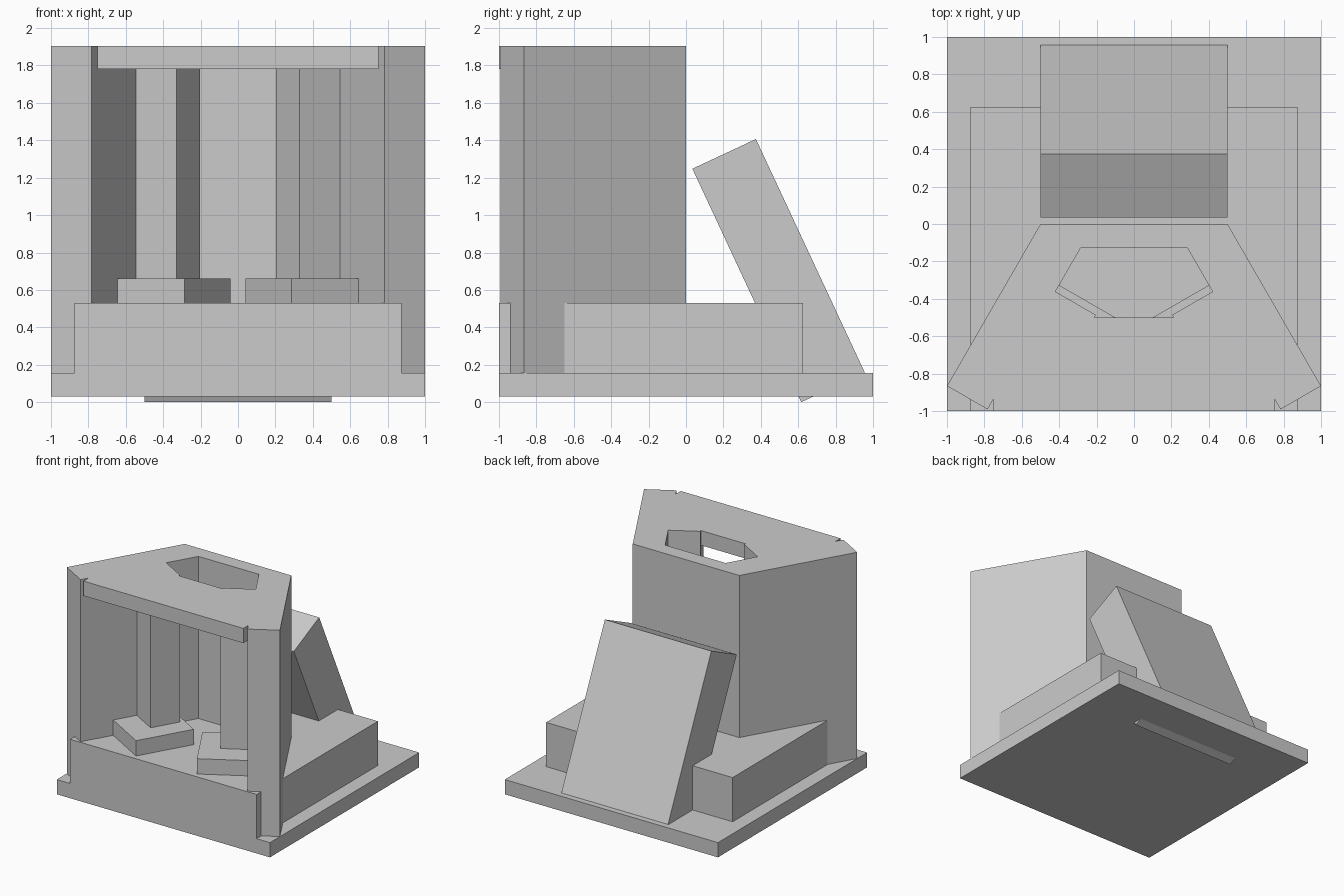
import bpy
import bmesh
from math import radians
from mathutils import Matrix, Vector

if "Cube" in bpy.data.objects:
    bpy.data.objects.remove(bpy.data.objects["Cube"])


def box(name, xs, ys, zs, matrix=Matrix(), mirror=False):
    """Box from axis ranges, moved by a matrix and optionally mirrored over x = 0."""
    lo, hi = (Vector(v) for v in zip(xs, ys, zs))
    size = hi - lo
    bm = bmesh.new()
    bmesh.ops.create_cube(bm, size=1)
    local = Matrix.Translation((lo + hi) / 2) @ Matrix.Diagonal((*size, 1))
    bmesh.ops.transform(bm, matrix=matrix @ local, verts=bm.verts)
    mesh = bpy.data.meshes.new(name)
    bm.to_mesh(mesh)
    bm.free()
    ob = bpy.data.objects.new(name, mesh)
    bpy.context.collection.objects.link(ob)
    if mirror:
        mod = ob.modifiers.new("Mirror", 'MIRROR')
        mod.use_mirror_merge = False
    return ob


TOP, STEP, SLAB = 1.905, 0.53, 0.155

# Stepped foundation
box("base_slab", (-1, 1), (-1, 1), (0.03, SLAB))
box("raised_floor", (-0.875, 0.875), (-1, 0.625), (SLAB, STEP))

# Rear wall and front half of the roof
box("back_wall", (-0.5, 0.5), (-0.125, 0), (SLAB, TOP))
box("roof_plate", (-0.75, 0.75), (-1, -0.5), (1.78, TOP))

# Angled sides: local x runs along the wall to the front, local -y points inward
side = Matrix.Translation((0.5, 0, 0)) @ Matrix.Rotation(radians(-60), 4, 'Z')
box("side_walls", (0, 1), (-0.25, 0), (SLAB, TOP), side, True)
box("columns", (0.273, 0.523), (-0.5, -0.25), (STEP, TOP), side, True)
box("column_bases", (0.233, 0.723), (-0.665, -0.25), (STEP, 0.66), side, True)

# Leaning block at the back, piercing the slab
lean = Matrix.Translation((0, 0.616, 0)) @ Matrix.Rotation(radians(25), 4, 'X')
box("leaning_buttress", (-0.5, 0.5), (0, 0.375), (0, 1.377), lean)
